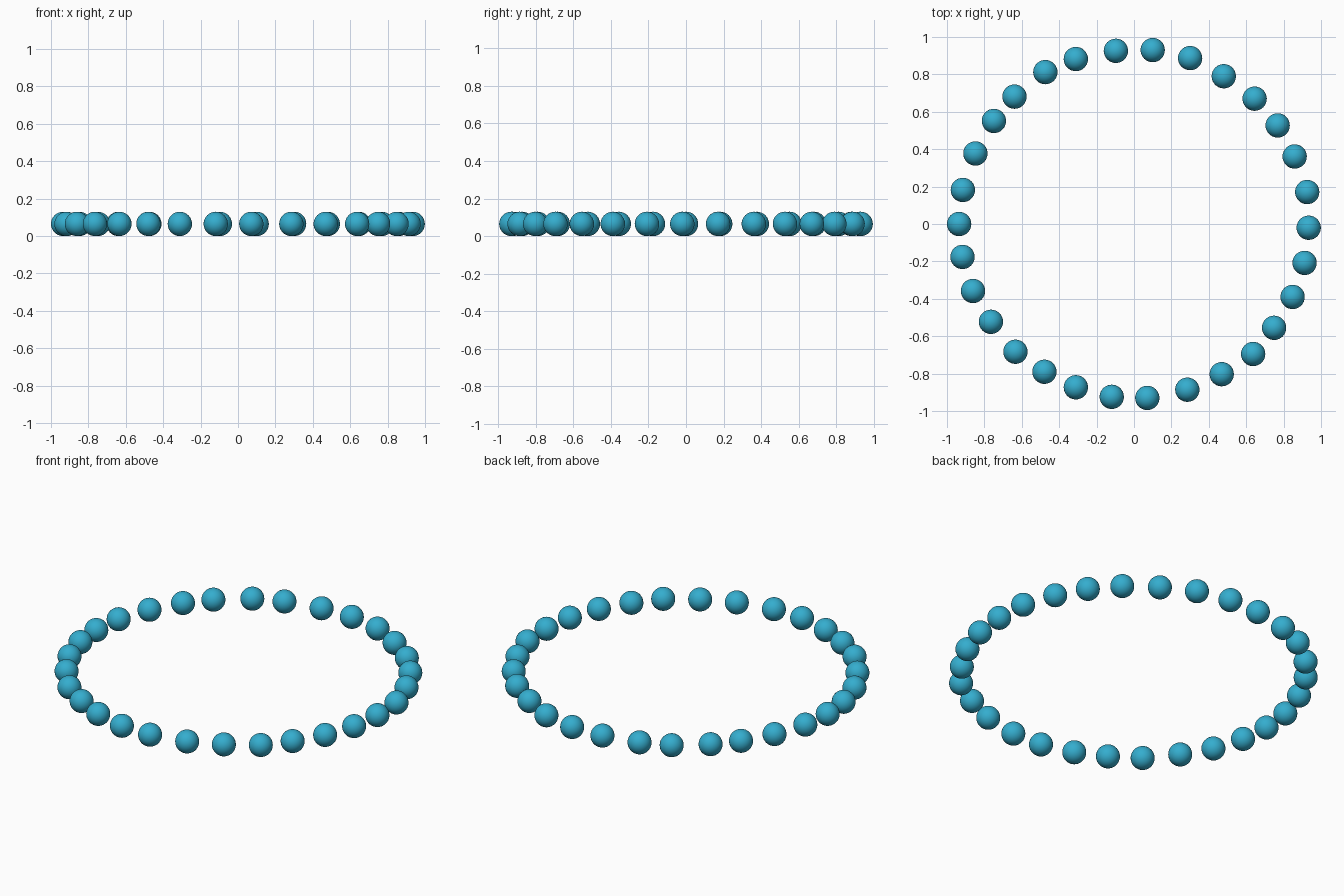
import bpy
import bmesh
from mathutils import Matrix, Vector

default_cube = bpy.data.objects.get("Cube")
if default_cube:
    bpy.data.objects.remove(default_cube, do_unlink=True)

BEAD_RADIUS = 0.065

# Loosely spaced bead centres, clockwise from the back
BEAD_CENTRES = [
    (.1, .93), (.3, .887), (.48, .79), (.645, .67), (.768, .527),
    (.859, .361), (.926, .171), (.934, -.02), (.912, -.208), (.848, -.39),
    (.749, -.555), (.637, -.695), (.469, -.803), (.285, -.886), (.071, -.93),
    (-.119, -.924), (-.311, -.873), (-.479, -.79), (-.634, -.683), (-.765, -.523),
    (-.861, -.358), (-.917, -.176), (-.935, 0), (-.915, .182), (-.848, .377),
    (-.749, .551), (-.639, .681), (-.474, .812), (-.311, .882), (-.097, .926),
]


def make_material(name, colour):
    """Create one plain flat-coloured material."""
    material = bpy.data.materials.new(name)
    material.use_nodes = True
    material.diffuse_color = colour
    shader = next(node for node in material.node_tree.nodes
                  if node.type == "BSDF_PRINCIPLED")
    shader.inputs["Base Color"].default_value = colour
    return material


def make_bead_mesh(material):
    """Create the smooth sphere mesh that every bead shares."""
    mesh = bpy.data.meshes.new("bead")
    bm = bmesh.new()
    bmesh.ops.create_uvsphere(bm, u_segments=32, v_segments=16,
                              radius=BEAD_RADIUS, matrix=Matrix.Identity(4))
    for face in bm.faces:
        face.smooth = True
    bm.to_mesh(mesh)
    bm.free()
    mesh.materials.append(material)
    return mesh


# Ring of separate beads resting on the ground
turquoise = make_material("turquoise", (.035, .42, .62, 1))
bead_mesh = make_bead_mesh(turquoise)
for number, (x, y) in enumerate(BEAD_CENTRES, start=1):
    bead = bpy.data.objects.new(f"bead_{number}", bead_mesh)
    bead.location = Vector((x, y, BEAD_RADIUS))
    bpy.context.collection.objects.link(bead)
